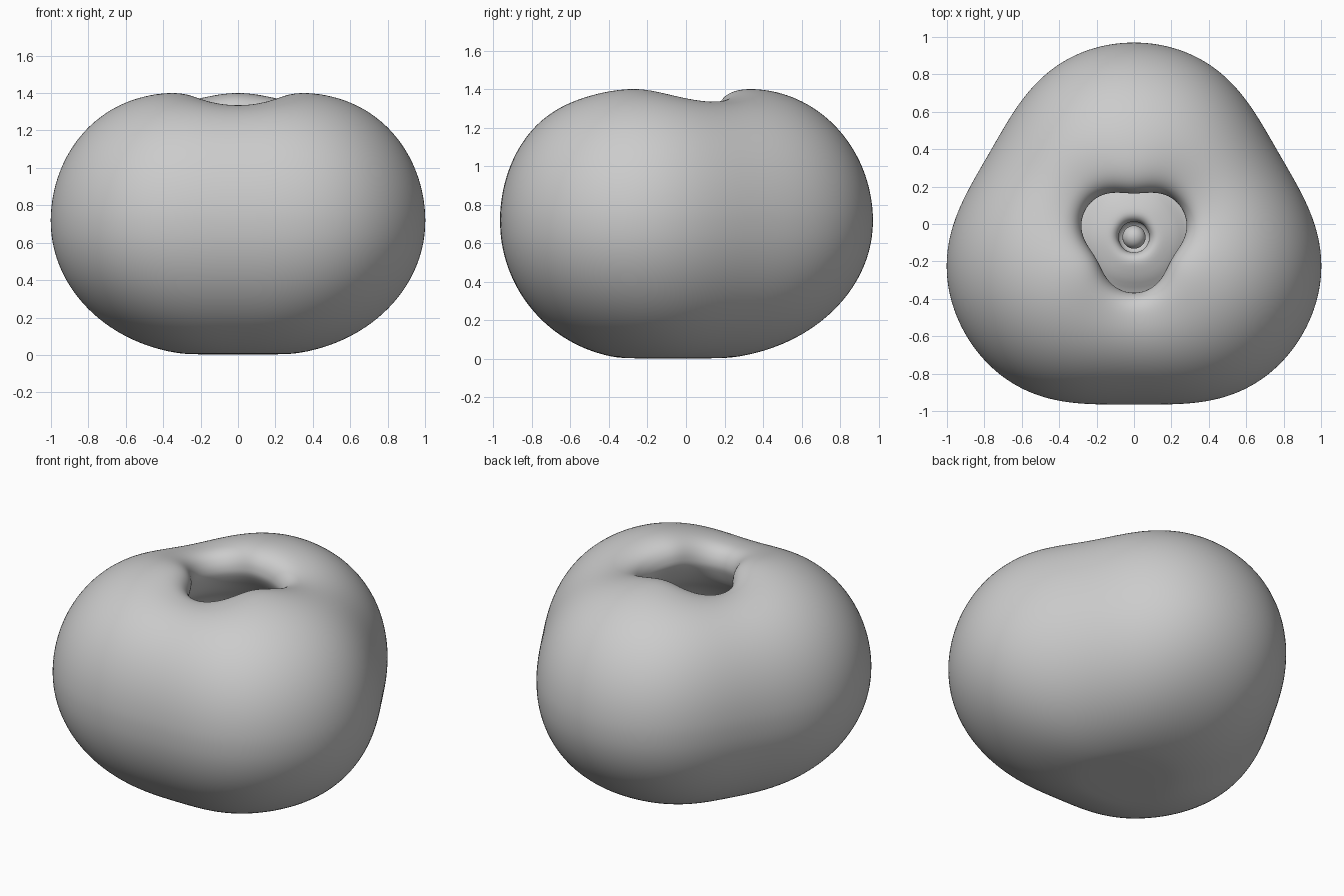
import bpy, bmesh
from math import sin, cos, pi

if "Cube" in bpy.data.objects:
    bpy.data.objects.remove(bpy.data.objects["Cube"])

CY = -0.07      # axis of the three-fold body
SEG = 180


def outer(rmax, rbase, rpeak, zeq, ztop):
    """Outer half-section: flat foot, round belly, rounded shoulder."""
    pts = [(0.1, 0.003), (rbase, 0.003)]
    for i in range(1, 11):
        t = i / 10 * pi / 2
        pts.append((rbase + (rmax - rbase) * sin(t), zeq * (1 - cos(t))))
    for i in range(1, 11):
        t = i / 10 * pi / 2
        pts.append((rpeak + (rmax - rpeak) * cos(t), zeq + (ztop - zeq) * sin(t)))
    return pts


# sections through a lobe and through a valley, from the foot over the lip and inside
inside = [(0.50, 0.95), (0.55, 0.75), (0.45, 0.58), (0.32, 0.57), (0.22, 0.62),
          (0.14, 0.645), (0.10, 0.635), (0.082, 0.60), (0.08, 0.55), (0.04, 0.52)]
lobe = outer(1.04, 0.18, 0.40, 0.715, 1.40) + [
    (0.32, 1.388), (0.265, 1.355), (0.237, 1.30), (0.245, 1.23), (0.34, 1.10)] + inside
valley = outer(0.895, 0.18, 0.42, 0.715, 1.335) + [
    (0.365, 1.327), (0.325, 1.30), (0.30, 1.25), (0.305, 1.19), (0.36, 1.08)] + inside


def smooth(pts, n=4):
    """Catmull-Rom refinement of a section."""
    p = [pts[0]] + pts + [pts[-1]]
    out = []
    for a, b, c, d in zip(p, p[1:], p[2:], p[3:]):
        for k in range(n):
            t = k / n
            out.append(tuple(0.5 * (2 * b[j] + (c[j] - a[j]) * t
                       + (2 * a[j] - 5 * b[j] + 4 * c[j] - d[j]) * t * t
                       + (3 * b[j] - a[j] - 3 * c[j] + d[j]) * t ** 3) for j in (0, 1)))
    out.append(pts[-1])
    return out


def finish(bm, name):
    me = bpy.data.meshes.new(name)
    bmesh.ops.recalc_face_normals(bm, faces=bm.faces)
    for f in bm.faces:
        f.smooth = True
    bm.to_mesh(me)
    bm.free()
    ob = bpy.data.objects.new(name, me)
    bpy.context.collection.objects.link(ob)
    return ob


# three-lobed hollow body
bm = bmesh.new()
rings = []
for (rl, zl), (rv, zv) in zip(smooth(lobe), smooth(valley)):
    ring = []
    for i in range(SEG):
        phi = 2 * pi * i / SEG
        w = (1 + cos(3 * phi)) / 2
        r = (rv + (rl - rv) * w) * (1 + 0.017 * sin(3 * phi) ** 2)
        z = zv + (zl - zv) * w
        ring.append(bm.verts.new((r * sin(phi), CY + r * cos(phi), z)))
    rings.append(ring)
for a, b in zip(rings, rings[1:]):
    for i in range(SEG):
        j = (i + 1) % SEG
        bm.faces.new((a[i], a[j], b[j], b[i]))
bm.faces.new(rings[0])
bm.faces.new(rings[-1])
finish(bm, "lobed_body")

# small round core at the bottom of the cavity
bm = bmesh.new()
bmesh.ops.create_uvsphere(bm, u_segments=32, v_segments=16, radius=0.062)
bmesh.ops.translate(bm, verts=bm.verts, vec=(0, CY, 0.57))
finish(bm, "cavity_core")
